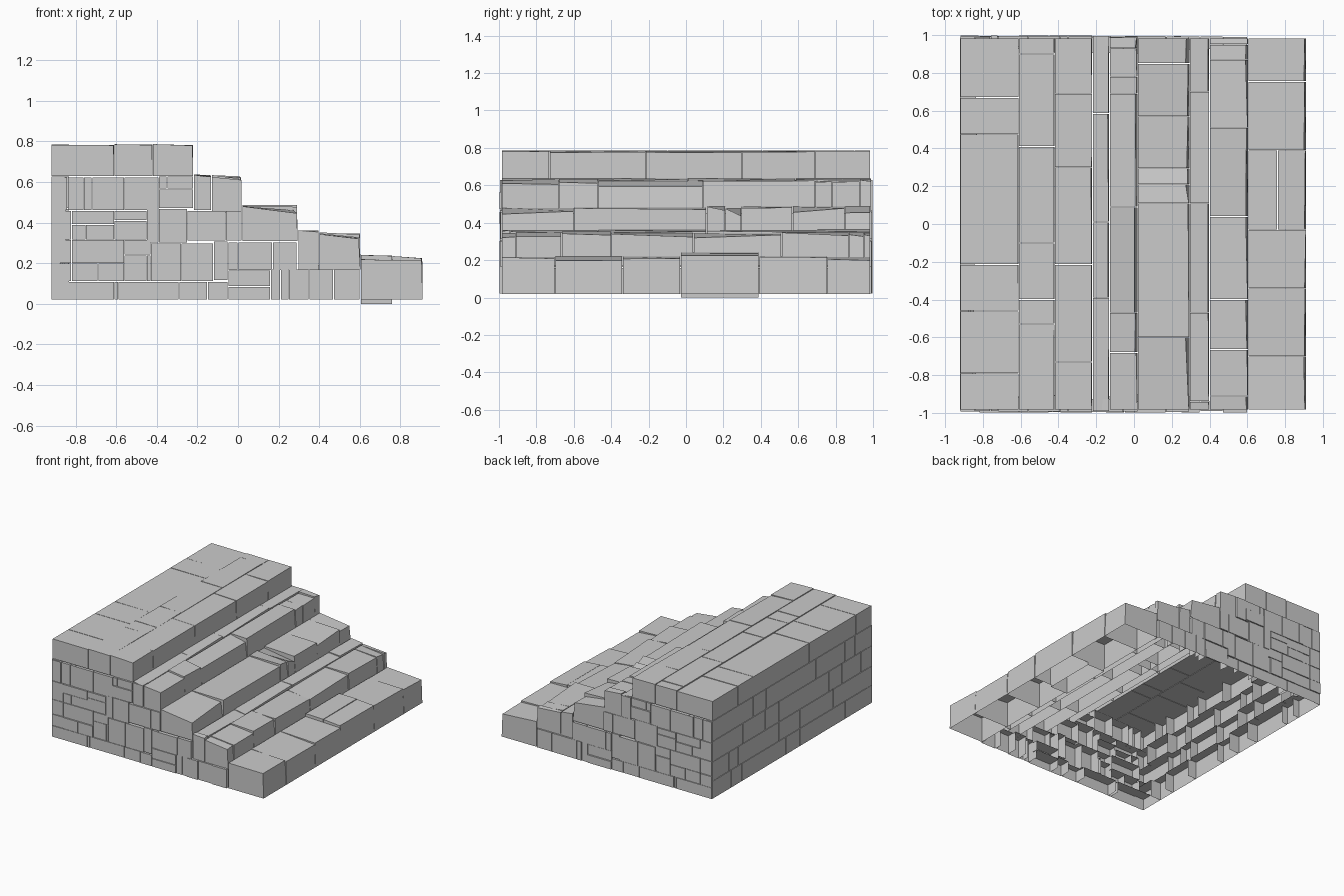
import bpy, bmesh, random
from mathutils import Vector

random.seed(7)
GAP = 0.002


def block(bm, x0, x1, y0, y1, z0, z1, lean=0.0, skip=()):
    """One hand-cut stone. lean wears down its top nose; skip drops hidden sides."""
    x0, x1, y0, y1 = x0 + GAP, x1 - GAP, y0 + GAP, y1 - GAP
    v = [bm.verts.new((x, y, z)) for z in (z0, z1) for y in (y0, y1) for x in (x0, x1)]
    for i in (5, 7):
        v[i].co += Vector((-random.uniform(0, lean) * 0.5, 0, -random.uniform(0, lean)))
    sides = {"bottom": (0, 2, 3, 1), "top": (4, 5, 7, 6), "front": (0, 1, 5, 4),
             "back": (2, 6, 7, 3), "left": (0, 4, 6, 2), "right": (1, 3, 7, 5)}
    for name, ids in sides.items():
        if name not in skip:
            bm.faces.new([v[i] for i in ids])


def finish(bm, name):
    me = bpy.data.meshes.new(name)
    bm.to_mesh(me)
    bm.free()
    bpy.context.collection.objects.link(bpy.data.objects.new(name, me))


# Tread rows: x0, x1, underside, top, nose lean, keeps underside, joints along y
rows = [
    (-.92, -.61, .63, .783, .003, True, (-.985, -.79, -.46, -.215, .475, .67, .985)),
    (-.61, -.42, .63, .785, .005, True, (-.985, -.53, -.40, -.10, .41, .90, .985)),
    (-.42, -.22, .63, .785, .01, False, (-.985, -.73, -.215, .30, .69, .985)),
    (-.22, -.13, .47, .637, .015, False, (-.985, -.39, .01, .585, .99)),
    (-.13, .02, .45, .628, .035, False, (-.985, -.68, -.47, .09, .69, .78, .93, .99)),
    (.02, .295, .31, .482, .04, False, (-.985, -.60, .11, .21, .295, .57, .85, .985)),
    (.295, .40, .17, .36, .015, False, (-.985, -.94, -.47, .11, .70, .985)),
    (.40, .605, .17, .347, .025, False, (-.985, -.91, -.665, -.40, .04, .51, .87, .95, .985)),
    (.605, .912, .02, .22, .025, False, (-.985, -.70, -.34, -.03, .39, .755, .985)),
]
for n, (x0, x1, z0, z1, lean, closed, ys) in enumerate(rows):
    bm = bmesh.new()
    for y0, y1 in zip(ys, ys[1:]):
        top = z1 + random.uniform(-lean, lean) * 0.2
        skip = () if closed else ("bottom",)
        if n == 8 and y0 == -.03:  # the sunken paired slab at the foot
            block(bm, x0, .76, y0, y1, 0, .24, .005, skip)
            block(bm, .76, x1, y0, y1, z0, .235, .02, skip)
        else:
            block(bm, x0, x1, y0, y1, z0, top, lean, skip)
    finish(bm, f"tread_row_{n + 1}")

# Side wall courses: z0, z1, joints along x
courses = [
    (.02, .11, (-.92, -.61, -.59, -.29, -.15, -.05)),
    (.02, .085, (-.05, .16)), (.085, .165, (-.05, .16)),
    (.02, .17, (.16, .21, .25, .35, .47, .60)),
    (.11, .20, (-.92, -.82, -.69, -.56)),
    (.20, .315, (-.92, -.82, -.56)),
    (.11, .24, (-.56, -.45, -.43)), (.24, .315, (-.56, -.43)),
    (.11, .30, (-.43, -.28, -.12)), (.115, .31, (-.12, -.05)),
    (.165, .305, (-.05, 0, .17, .29)),
    (.315, .46, (-.92, -.82)), (.315, .39, (-.82, -.75, -.61)),
    (.39, .46, (-.82, -.61)), (.315, .41, (-.61, -.45)), (.41, .46, (-.61, -.45)),
    (.30, .47, (-.45, -.39, -.25)), (.31, .46, (-.25, -.06, .02)),
    (.46, .625, (-.92, -.84, -.76)), (.46, .625, (-.76, -.72, -.56, -.39)),
    (.47, .565, (-.39, -.22)), (.565, .63, (-.39, -.35, -.22)),
    (.46, .63, (-.22, -.13)),
]
# Stones are open shells on their hidden inner side
for name, side, inside in (("front_wall", -1, "back"), ("back_wall", 1, "front")):
    bm = bmesh.new()
    for z0, z1, xs in courses:
        for x0, x1 in zip(xs, xs[1:]):
            inner = .99 - random.uniform(.04, .09)
            outer = .996 + random.uniform(-.004, .004)
            y0, y1 = sorted((side * inner, side * outer))
            skip = (inside, "bottom") if z0 == .02 else (inside,)
            block(bm, x0, x1, y0, y1, z0 + GAP, z1 - GAP, 0, skip)
    finish(bm, name)

# Tall end wall in running courses
bm = bmesh.new()
for z0, z1 in ((.02, .16), (.16, .31), (.31, .47), (.47, .63)):
    y = -.99
    while y < .99:
        y2 = y + random.uniform(.12, .34)
        if y2 > .88:
            y2 = .99
        skip = ("right", "bottom") if z0 == .02 else ("right",)
        block(bm, -.922, -.92 + random.uniform(.04, .09), y, y2, z0 + GAP, z1 - GAP, 0, skip)
        y = y2
finish(bm, "end_wall")
